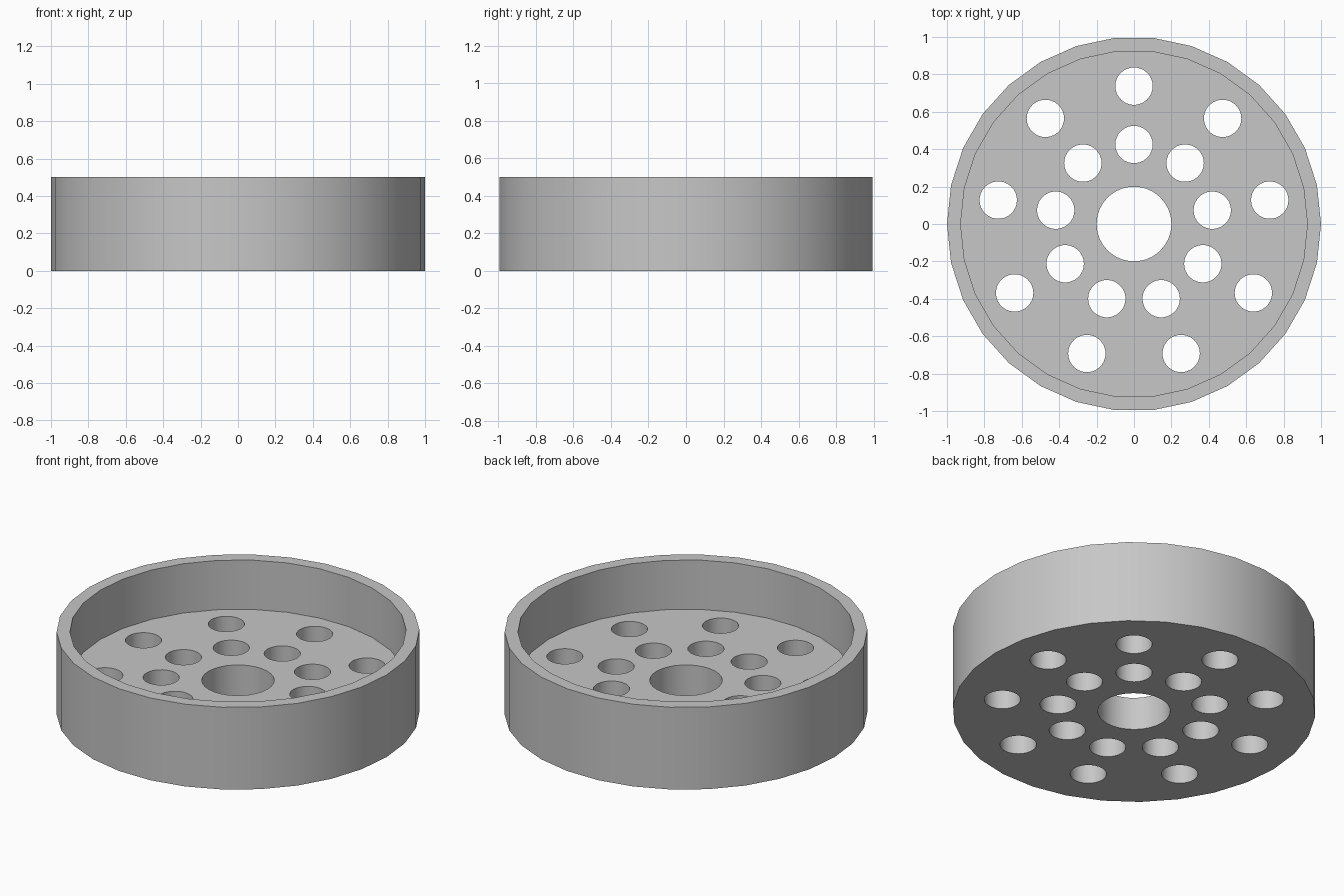
import bpy, bmesh
from math import pi, sin, cos, radians
from mathutils import Matrix

SIDES = 30
HEIGHT, FLOOR = 0.5, 0.2
OUTER_R, INNER_R = 1.0, 0.927
BORE_R, HOLE_R = 0.2, 0.1

default_cube = bpy.data.objects.get("Cube")
if default_cube:
    bpy.data.objects.remove(default_cube, do_unlink=True)

grey = bpy.data.materials.new("plain grey")
grey.use_nodes = True
colour = (0.57, 0.57, 0.57, 1)
grey.diffuse_color = colour
grey.node_tree.nodes["Principled BSDF"].inputs["Base Color"].default_value = colour


def add_cylinder(bm, radius, z0, z1, x=0, y=0):
    """Upright cylinder with a corner on the x axis."""
    place = Matrix.Translation((x, y, (z0 + z1) / 2)) @ Matrix.Rotation(pi / 2, 4, "Z")
    bmesh.ops.create_cone(bm, cap_ends=True, segments=SIDES, radius1=radius,
                          radius2=radius, depth=z1 - z0, matrix=place)


def make_object(name, bm):
    mesh = bpy.data.meshes.new(name)
    bm.to_mesh(mesh)
    bm.free()
    mesh.materials.append(grey)
    obj = bpy.data.objects.new(name, mesh)
    bpy.context.collection.objects.link(obj)
    return obj


def cut(target, cutter):
    cutter.hide_render = True
    mod = target.modifiers.new("cut", "BOOLEAN")
    mod.operation = "DIFFERENCE"
    mod.solver = "EXACT"
    mod.object = cutter
    bpy.context.view_layer.objects.active = target
    bpy.ops.object.modifier_apply(modifier=mod.name)
    bpy.data.objects.remove(cutter, do_unlink=True)


# Solid drum
bm = bmesh.new()
add_cylinder(bm, OUTER_R, 0, HEIGHT)
cup = make_object("perforated_cup", bm)

# Open recess above the floor
bm = bmesh.new()
add_cylinder(bm, INNER_R, FLOOR, HEIGHT + 0.1)
cut(cup, make_object("recess_cutter", bm))

# Centre bore and two rings of nine drain holes through the floor
bm = bmesh.new()
add_cylinder(bm, BORE_R, -0.1, FLOOR + 0.1)
for ring_radius in (0.425, 0.737):
    for i in range(9):
        a = radians(90 + 40 * i)
        add_cylinder(bm, HOLE_R, -0.1, FLOOR + 0.1,
                     ring_radius * cos(a), ring_radius * sin(a))
cut(cup, make_object("hole_cutter", bm))

# Smooth walls with sharp rims
bpy.ops.object.select_all(action="DESELECT")
cup.select_set(True)
bpy.context.view_layer.objects.active = cup
bpy.ops.object.shade_smooth_by_angle(angle=radians(30))
